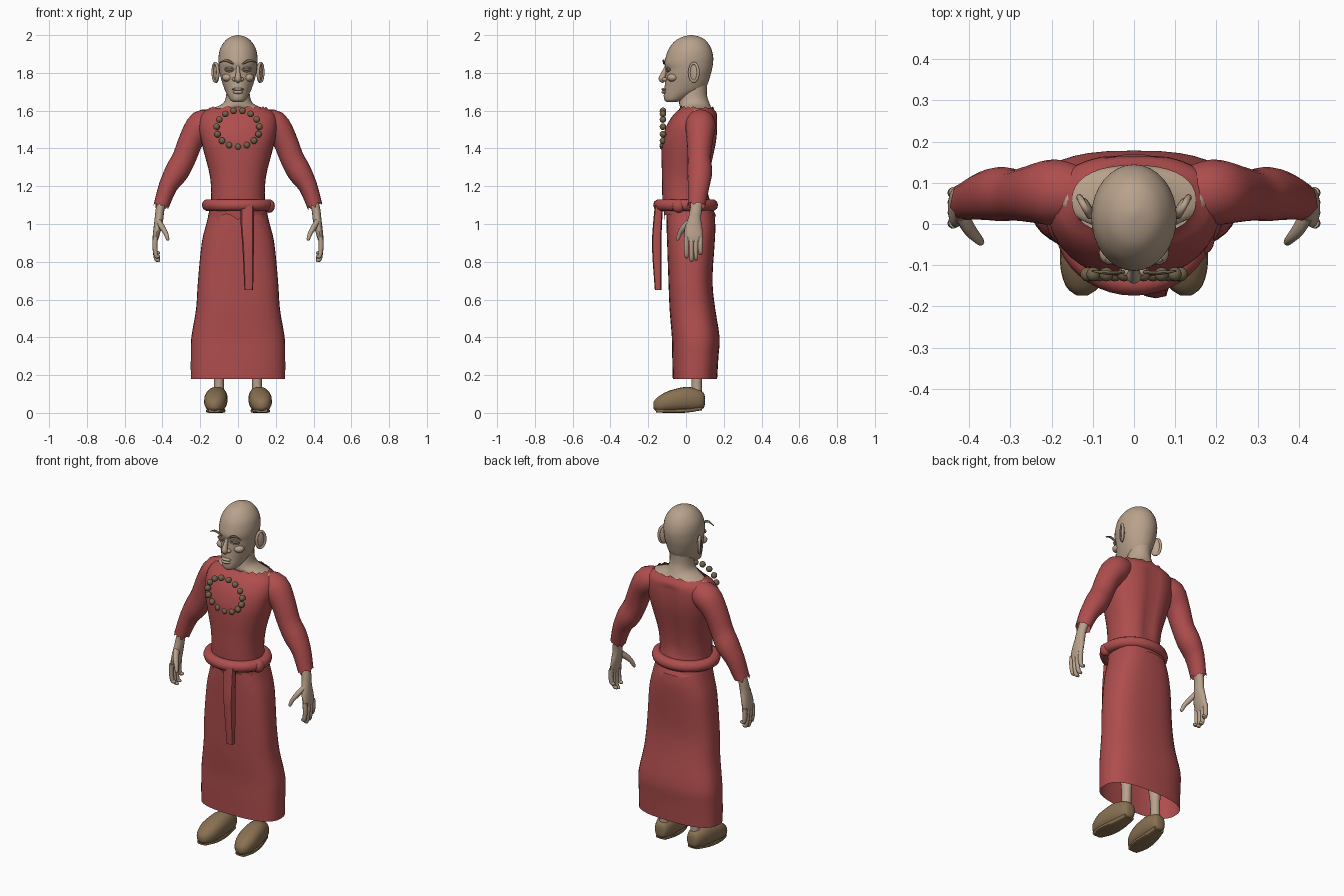
import bpy, bmesh, math, random
from mathutils import Vector, Matrix

random.seed(4)
cube = bpy.data.objects.get("Cube")
if cube:
    bpy.data.objects.remove(cube, do_unlink=True)


def material(name, r, g, b):
    mat = bpy.data.materials.new(name)
    mat.use_nodes = True
    mat.diffuse_color = (r, g, b, 1)
    node = next(n for n in mat.node_tree.nodes if n.type == 'BSDF_PRINCIPLED')
    node.inputs["Base Color"].default_value = (r, g, b, 1)
    node.inputs["Roughness"].default_value = .8
    return mat


ROBE = material("robe red", .43, .075, .075)
SKIN = material("skin tan", .48, .36, .26)
SHOE = material("shoe brown", .25, .165, .085)
BEAD = material("bead brown", .17, .125, .07)
EYE = material("eye brown", .2, .15, .1)


def finish(name, bm, mat, angle=50):
    """Turn a bmesh into a smooth shaded object of one colour."""
    bmesh.ops.recalc_face_normals(bm, faces=bm.faces[:])
    mesh = bpy.data.meshes.new(name)
    bm.to_mesh(mesh)
    bm.free()
    mesh.materials.append(mat)
    for poly in mesh.polygons:
        poly.use_smooth = True
    mesh.set_sharp_from_angle(angle=math.radians(angle))
    obj = bpy.data.objects.new(name, mesh)
    bpy.context.collection.objects.link(obj)
    return obj


def smooth_rows(rows, steps):
    """Catmull-Rom interpolation of rows of numbers."""
    out = []
    for i in range(len(rows) - 1):
        a, b, c, d = (rows[min(max(k, 0), len(rows) - 1)] for k in range(i - 1, i + 3))
        for s in range(steps):
            t = s / steps
            out.append([q + .5 * t * (r - p + t * (2 * p - 5 * q + 4 * r - w + t * (3 * (q - r) + w - p)))
                        for p, q, r, w in zip(a, b, c, d)])
    return out + [list(rows[-1])]


def tube(name, rows, mat, side=1, ref=(0, 1, 0), axis=None, segs=16, power=2.0,
         steps=3, caps=True, ragged_start=0, ragged_end=0):
    """Loft through rows of (x, y, z, half width, half depth)."""
    rows = smooth_rows(rows, steps)
    centres = [Vector((side * r[0], r[1], r[2])) for r in rows]
    bm = bmesh.new()
    rings = []
    last = len(rows) - 1
    for i, row in enumerate(rows):
        t = Vector(axis) if axis else (centres[min(i + 1, last)] - centres[max(i - 1, 0)]).normalized()
        v = (Vector(ref) - t * t.dot(Vector(ref))).normalized()
        u = v.cross(t)
        rag = ragged_start if i == 0 else ragged_end if i == last else 0
        ring = []
        for k in range(segs):
            ang = math.tau * k / segs
            c, s = math.cos(ang), math.sin(ang)
            c = math.copysign(abs(c) ** (2 / power), c)
            s = math.copysign(abs(s) ** (2 / power), s)
            shift = t * rag * random.uniform(-.3, 1) * (k % 2)
            ring.append(bm.verts.new(centres[i] + u * c * abs(row[3]) + v * s * abs(row[4]) + shift))
        rings.append(ring)
    for lo, hi in zip(rings, rings[1:]):
        for k in range(segs):
            n = (k + 1) % segs
            bm.faces.new((lo[k], lo[n], hi[n], hi[k]))
    if caps:
        bm.faces.new(rings[0])
        bm.faces.new(rings[-1])
    return finish(name, bm, mat)


def column(name, rows, mat, **options):
    """Upright loft through rows of (z, half width, front y, back y)."""
    rows = [(0, (f + b) / 2, z, w, (b - f) / 2) for z, w, f, b in rows]
    return tube(name, rows, mat, axis=(0, 0, 1), **options)


def ball(name, loc, scale, mat, turn=0, segs=16):
    bm = bmesh.new()
    bmesh.ops.create_uvsphere(bm, u_segments=segs, v_segments=segs // 2 + 2, radius=1)
    bm.transform(Matrix.Translation(loc) @ Matrix.Rotation(turn, 4, 'Z') @ Matrix.Diagonal((*scale, 1)))
    return finish(name, bm, mat)


def hoop(name, place, rx, ry, thick, mat, segs=40, sides=10):
    """Closed oval ring lying in its own xy plane, moved by a matrix."""
    bm = bmesh.new()
    grid = []
    for i in range(segs):
        a = math.tau * i / segs
        grid.append([bm.verts.new(((rx + thick * math.cos(b)) * math.cos(a),
                                   (ry + thick * math.cos(b)) * math.sin(a), thick * math.sin(b)))
                     for b in (math.tau * j / sides for j in range(sides))])
    for i in range(segs):
        p, q = grid[i], grid[(i + 1) % segs]
        for j in range(sides):
            n = (j + 1) % sides
            bm.faces.new((p[j], q[j], q[n], p[n]))
    bm.transform(place)
    return finish(name, bm, mat)


# Robe body with a torn hem and neckline, and a groove down the spine
torso = column("robe_torso", [
    (1.045, .158, -.115, .158), (1.13, .142, -.125, .125), (1.25, .148, -.127, .13),
    (1.36, .175, -.13, .15), (1.44, .195, -.127, .165), (1.52, .208, -.103, .17),
    (1.58, .195, -.065, .165), (1.613, .15, -.028, .142)],
    ROBE, segs=36, power=2.3, caps=False, ragged_start=-.04, ragged_end=.015)
for vert in torso.data.vertices:
    if vert.co.y > .09 and 1.15 < vert.co.z < 1.58:
        vert.co.y -= .016 * math.exp(-(vert.co.x / .035) ** 2)

# Long open skirt
column("robe_skirt", [
    (.18, .25, -.07, .165), (.3, .25, -.073, .172), (.4, .247, -.075, .178), (.55, .222, -.087, .155),
    (.7, .212, -.093, .14), (.9, .192, -.1, .152), (1.0, .168, -.103, .155), (1.09, .145, -.1, .14)],
    ROBE, segs=36, power=2.6, caps=False)

# Belt, knot and hanging end
hoop("belt", Matrix.Translation((0, -.002, 1.1)), .16, .14, .032, ROBE)
ball("belt_knot", (.165, -.04, 1.095), (.03, .035, .036), ROBE)
tube("belt_end", [(.048, -.143, 1.1, .036, .022), (.05, -.152, .98, .035, .024),
                  (.054, -.155, .87, .03, .025), (.057, -.148, .65, .023, .017)],
     ROBE, segs=8, power=3)

# Neck and tops of the shoulders
column("neck", [(1.57, .19, 0, .14), (1.6, .178, -.015, .142), (1.621, .112, -.032, .132),
                (1.645, .074, -.036, .122), (1.69, .062, -.03, .11), (1.77, .06, -.02, .115)],
       SKIN, segs=28)

# Bald head with jaw
column("head", [
    (1.645, .022, -.1, -.055), (1.656, .04, -.114, -.015), (1.68, .055, -.118, .04),
    (1.71, .07, -.115, .095), (1.75, .084, -.111, .118), (1.79, .095, -.108, .13),
    (1.82, .1, -.107, .138), (1.85, .103, -.114, .143), (1.885, .103, -.107, .144),
    (1.93, .094, -.09, .133), (1.97, .068, -.057, .107), (1.99, .04, -.02, .075),
    (2.0, .006, .02, .035)], SKIN, segs=32)

# Nose and lips
tube("nose", [(0, -.1, 1.84, .009, .01), (0, -.11, 1.815, .01, .012), (0, -.122, 1.785, .014, .016),
              (0, -.125, 1.768, .018, .02), (0, -.114, 1.754, .01, .012)], SKIN)
ball("upper_lip", (0, -.114, 1.713), (.032, .016, .008), SKIN)
ball("lower_lip", (0, -.115, 1.698), (.028, .015, .009), SKIN)

for side, word in ((1, "left"), (-1, "right")):
    # Face details
    ball(word + "_nostril", (side * .019, -.113, 1.766), (.012, .014, .011), SKIN)
    ball(word + "_cheek", (side * .055, -.07, 1.775), (.03, .03, .022), SKIN)
    ball(word + "_eye", (side * .046, -.092, 1.818), (.021, .009, .009), EYE, side * .35)
    hoop(word + "_eyelid", Matrix.Translation((side * .046, -.096, 1.818)) @ Matrix.Rotation(side * .35, 4, 'Z')
         @ Matrix.Rotation(math.pi / 2, 4, 'X'), .023, .011, .004, SKIN, 20, 6)
    tube(word + "_eyebrow", [(.024, -.116, 1.847, .004, .004), (.045, -.119, 1.86, .007, .005),
                             (.07, -.118, 1.865, .006, .005), (.102, -.114, 1.852, .002, .002)],
         BEAD, side, segs=8)

    # Ear: shell and raised rim flaring backwards
    ball(word + "_ear", (side * .114, .04, 1.8), (.011, .028, .054), SKIN, -side * .5)
    hoop(word + "_ear_rim", Matrix.Translation((side * .12, .042, 1.803)) @ Matrix.Rotation(-side * .5, 4, 'Z')
         @ Matrix.Rotation(math.pi / 2, 4, 'Y'), .048, .026, .008, SKIN, 24, 8)

    # Sleeve with a torn cuff
    tube(word + "_sleeve", [
        (.12, .075, 1.55, .055, .06), (.19, .077, 1.527, .077, .08), (.245, .073, 1.45, .066, .07),
        (.285, .07, 1.35, .063, .062), (.325, .073, 1.275, .064, .066), (.37, .067, 1.2, .05, .057),
        (.405, .056, 1.1, .041, .046)], ROBE, side, segs=20, caps=False, ragged_end=.025)

    # Hand
    tube(word + "_palm", [
        (.39, .06, 1.15, .026, .032), (.412, .053, 1.08, .023, .031), (.418, .046, 1.03, .023, .034),
        (.428, .04, .97, .02, .047), (.437, .04, .92, .015, .046), (.437, .04, .9, .007, .035)], SKIN, side)
    for finger, base, drop in (("index", .003, .02), ("middle", .029, 0), ("ring", .053, .008), ("little", .077, .04)):
        tip = .8 + drop
        tube(f"{word}_{finger}_finger", [
            (.437, base, .93, .013, .013), (.44, base - .001, .885, .013, .013),
            (.434, base, .8 * tip + .2 * .88, .011, .011), (.42, base + .002, tip + .008, .009, .009),
            (.416, base + .002, tip, .003, .003)], SKIN, side, segs=10)
    tube(word + "_thumb", [(.418, .02, 1.01, .015, .02), (.4, -.012, .98, .015, .018),
                           (.382, -.033, .95, .012, .013), (.372, -.044, .92, .009, .009),
                           (.37, -.046, .912, .003, .003)], SKIN, side, segs=10)

    # Leg and slipper
    tube(word + "_leg", [(.103, .055, .07, .03, .03), (.1, .057, .2, .026, .028),
                         (.1, .05, .4, .045, .05), (.1, .04, .75, .06, .06)], SKIN, side)
    tube(word + "_shoe", [
        (.126, -.173, .04, .014, .016), (.124, -.15, .045, .042, .039), (.12, -.09, .061, .06, .056),
        (.113, 0, .073, .058, .065), (.108, .06, .07, .048, .056), (.105, .092, .066, .034, .042),
        (.104, .1, .066, .014, .02)],
        SHOE, side, ref=(0, 0, 1), axis=(0, 1, 0), segs=20, power=2.3)
    tube(word + "_sole", [(.126, -.16, .012, .03, .01), (.12, -.09, .01, .05, .01),
                          (.113, 0, .012, .046, .011), (.105, .085, .024, .032, .01)],
         SHOE, side, ref=(0, 0, 1), axis=(0, 1, 0), power=4)

# Upright ring of prayer beads in front of the chest
COUNT = 15
for i in range(COUNT):
    a = math.tau * i / COUNT
    ball(f"bead_{i + 1}", (.114 * math.sin(a), -.122, 1.505 - .096 * math.cos(a)),
         (.0175, .0175, .0175), BEAD, segs=12)
